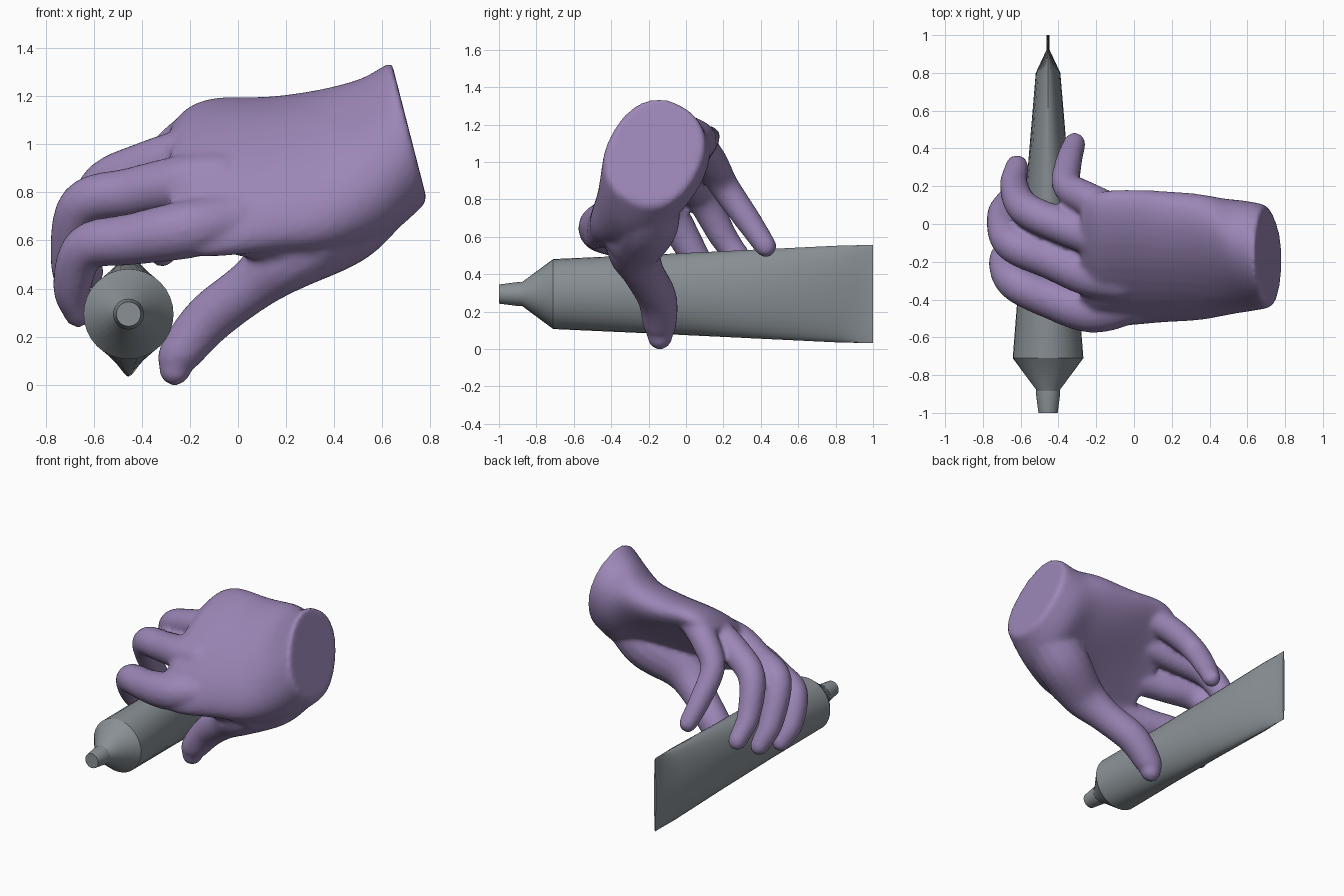
import bpy, bmesh, math
from mathutils import Vector

if "Cube" in bpy.data.objects:
    bpy.data.objects.remove(bpy.data.objects["Cube"])


def loft(bm, rings):
    """Skin a list of equal-length point rings into a closed solid."""
    loops = [[bm.verts.new(p) for p in ring] for ring in rings]
    n = len(loops[0])
    faces = [bm.faces.new((a[i], a[(i + 1) % n], b[(i + 1) % n], b[i]))
             for a, b in zip(loops, loops[1:]) for i in range(n)]
    faces += [bm.faces.new(loops[0][::-1]), bm.faces.new(loops[-1])]
    bmesh.ops.recalc_face_normals(bm, faces=faces)


def finish(bm, name, color, angle=30):
    mesh = bpy.data.meshes.new(name)
    bm.to_mesh(mesh)
    bm.free()
    ob = bpy.data.objects.new(name, mesh)
    bpy.context.collection.objects.link(ob)
    mat = bpy.data.materials.new(name + "_color")
    mat.diffuse_color = color
    mat.use_nodes = True
    mat.node_tree.nodes["Principled BSDF"].inputs["Base Color"].default_value = mat.diffuse_color
    mesh.materials.append(mat)
    bpy.ops.object.select_all(action='DESELECT')
    ob.select_set(True)
    bpy.context.view_layer.objects.active = ob
    bpy.ops.object.shade_smooth_by_angle(angle=math.radians(angle))
    return ob


def catmull(pts, steps=6):
    """Smooth curve through points (x, y, z, ...)."""
    p = [Vector(q) for q in pts]
    p = [2 * p[0] - p[1]] + p + [2 * p[-1] - p[-2]]
    out = []
    for a, b, c, d in zip(p, p[1:], p[2:], p[3:]):
        for k in range(steps):
            t = k / steps
            out.append(0.5 * (2 * b + (c - a) * t + (2 * a - 5 * b + 4 * c - d) * t * t
                              + (3 * b - a - 3 * c + d) * t ** 3))
    return out + [p[-2]]


def limb(bm, pts, n=16):
    """Round-ended tapering limb through (x, y, z, radius) points."""
    path = [(q.xyz, q.w) for q in catmull(pts)]
    d0 = (path[0][0] - path[1][0]).normalized()
    d1 = (path[-1][0] - path[-2][0]).normalized()
    cap = [math.radians(a) for a in (25, 50, 70, 84)]
    start = [(path[0][0] + d0 * path[0][1] * math.sin(a), path[0][1] * math.cos(a)) for a in reversed(cap)]
    end = [(path[-1][0] + d1 * path[-1][1] * math.sin(a), path[-1][1] * math.cos(a)) for a in cap]
    path = start + path + end
    rings, u = [], None
    for i, (c, r) in enumerate(path):
        t = (path[min(i + 1, len(path) - 1)][0] - path[max(i - 1, 0)][0]).normalized()
        u = (t.orthogonal() if u is None else u - t * u.dot(t)).normalized()
        v = t.cross(u)
        rings.append([c + r * (math.cos(k * math.tau / n) * u + math.sin(k * math.tau / n) * v)
                      for k in range(n)])
    loft(bm, rings)


# Squeeze tube: round shoulder flattening to a crimped end
CX, CZ = -0.455, 0.294
GREY = (0.25, 0.28, 0.30, 1)


def tube_ring(y, rx, rz, n=32):
    return [(CX + rx * math.cos(k * math.tau / n), y, CZ + rz * math.sin(k * math.tau / n)) for k in range(n)]


bm = bmesh.new()
loft(bm, [tube_ring(*s) for s in ((-0.90, 0.058, 0.058), (-0.875, 0.065, 0.065), (-0.71, 0.187, 0.187),
                                  (-0.2, 0.147, 0.21), (0.3, 0.107, 0.234), (0.8, 0.065, 0.258),
                                  (0.92, 0.009, 0.261), (1.0, 0.007, 0.261))])
finish(bm, "tube_body", GREY)

# Screw cap
bm = bmesh.new()
loft(bm, [tube_ring(y, r, r) for y, r in ((-0.885, 0.064), (-0.90, 0.064), (-1.0, 0.051))])
finish(bm, "tube_cap", GREY)

# Palm sections: x, y, z, tilt, half width, half thickness, shear, arch
sections = [(0.712, -0.17, 1.055, 62, 0.285, 0.24, 0.257, 0.0),
            (0.685, -0.17, 1.03, 60, 0.305, 0.255, 0.23, 0.0),
            (0.56, -0.17, 0.945, 54, 0.355, 0.245, 0.14, 0.0),
            (0.38, -0.18, 0.905, 46, 0.42, 0.185, 0.0, 0.02),
            (0.15, -0.185, 0.89, 42, 0.44, 0.15, 0.0, 0.045),
            (-0.08, -0.195, 0.88, 42, 0.465, 0.125, 0.0, 0.055),
            (-0.20, -0.20, 0.865, 41, 0.445, 0.11, 0.0, 0.055),
            (-0.28, -0.19, 0.84, 40, 0.38, 0.08, 0.0, 0.045)]


def palm_ring(s, n=40):
    x, y, z, tilt, hw, hn, shear, arch = s
    ca, sa = math.cos(math.radians(tilt)), math.sin(math.radians(tilt))
    ring = []
    for k in range(n):
        a = k * math.tau / n
        c = math.copysign(abs(math.cos(a)) ** 0.9, math.cos(a))
        q = math.copysign(abs(math.sin(a)) ** 0.9, math.sin(a))
        w, h = hw * c, hn * q + arch * (0.5 - c * c)
        dz = w * sa + h * ca
        ring.append((x - shear * dz, y + w * ca - h * sa, z + dz))
    return ring


bm = bmesh.new()
loft(bm, [palm_ring(s) for s in catmull(sections, 4)])

# Fingers and thumb, each from the hand out to the tip
fingers = {
    "index": [(0.0, -0.41, 0.69, 0.115), (-0.22, -0.455, 0.645, 0.122), (-0.44, -0.395, 0.605, 0.108),
              (-0.63, -0.31, 0.57, 0.096), (-0.69, -0.20, 0.41, 0.080), (-0.665, -0.125, 0.30, 0.062)],
    "middle": [(-0.08, -0.30, 0.86, 0.11), (-0.24, -0.27, 0.84, 0.113), (-0.44, -0.19, 0.80, 0.104),
               (-0.65, -0.10, 0.745, 0.096), (-0.70, 0.04, 0.51, 0.080), (-0.67, 0.125, 0.37, 0.063)],
    "ring": [(-0.12, -0.10, 0.99, 0.105), (-0.38, -0.01, 0.915, 0.098), (-0.575, 0.08, 0.82, 0.090),
             (-0.635, 0.20, 0.60, 0.076), (-0.62, 0.305, 0.46, 0.062)],
    "pinky": [(-0.12, 0.07, 1.08, 0.095), (-0.25, 0.135, 0.995, 0.09), (-0.355, 0.205, 0.87, 0.080),
              (-0.345, 0.33, 0.69, 0.071), (-0.315, 0.425, 0.55, 0.060)],
    "thumb": [(0.57, -0.20, 0.79, 0.17), (0.43, -0.22, 0.67, 0.18), (0.22, -0.275, 0.54, 0.15),
              (0.06, -0.23, 0.415, 0.112), (-0.12, -0.155, 0.275, 0.106), (-0.24, -0.14, 0.13, 0.090),
              (-0.262, -0.14, 0.065, 0.068)],
    "web": [(-0.05, -0.42, 0.66, 0.11), (0.12, -0.36, 0.63, 0.12), (0.32, -0.28, 0.61, 0.16)],
}
for pts in fingers.values():
    limb(bm, pts)
hand = finish(bm, "hand", (0.33, 0.24, 0.47, 1), 60)

# Fuse the overlapping parts into one soft skin
remesh = hand.modifiers.new("fuse", 'REMESH')
remesh.mode = 'VOXEL'
remesh.voxel_size = 0.016
remesh.use_smooth_shade = True
smooth = hand.modifiers.new("soften", 'SMOOTH')
smooth.factor = 0.5
smooth.iterations = 6
